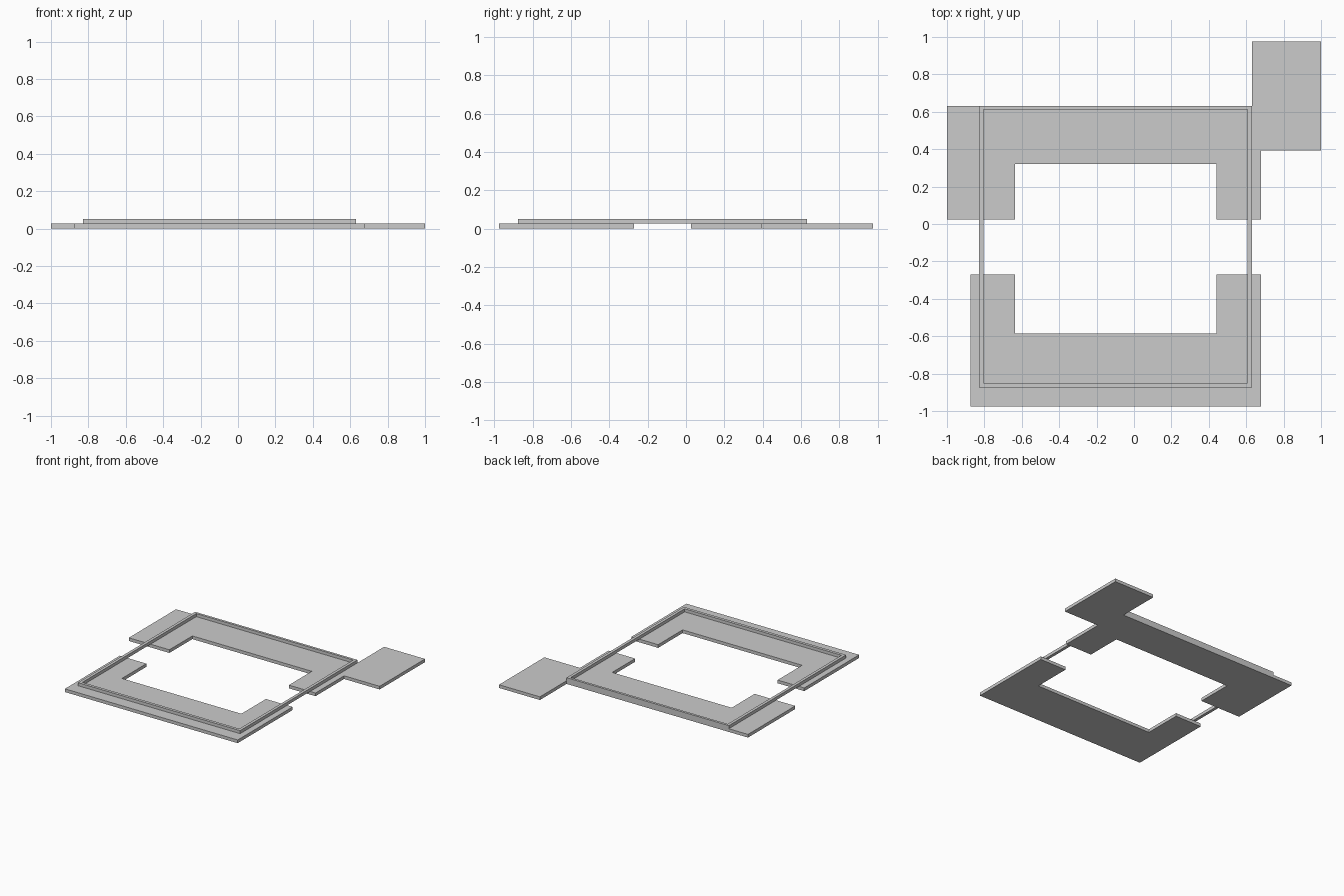
import bpy, bmesh

if "Cube" in bpy.data.objects:
    bpy.data.objects.remove(bpy.data.objects["Cube"])

PLATE_H = 0.026   # thickness of the floor plates
RAIL_TOP = 0.051  # top of the raised rail


def prism(name, outline, z0, z1):
    """Extrude a flat outline from z0 up to z1."""
    bm = bmesh.new()
    face = bm.faces.new([bm.verts.new((x, y, z0)) for x, y in outline])
    ext = bmesh.ops.extrude_face_region(bm, geom=[face])
    top = [v for v in ext["geom"] if isinstance(v, bmesh.types.BMVert)]
    bmesh.ops.translate(bm, verts=top, vec=(0, 0, z1 - z0))
    finish(name, bm)


def ring(name, outer, inner, z0, z1):
    """Rectangular ring between two (x0, y0, x1, y1) boxes."""
    bm = bmesh.new()

    def loop(box, z):
        x0, y0, x1, y1 = box
        return [bm.verts.new((x, y, z)) for x, y in ((x0, y0), (x1, y0), (x1, y1), (x0, y1))]

    loops = [loop(outer, z0), loop(outer, z1), loop(inner, z1), loop(inner, z0)]
    for a, b in zip(loops, loops[1:] + loops[:1]):
        for i in range(4):
            j = (i + 1) % 4
            bm.faces.new((a[i], a[j], b[j], b[i]))
    finish(name, bm)


def finish(name, bm):
    bmesh.ops.recalc_face_normals(bm, faces=bm.faces)
    mesh = bpy.data.meshes.new(name)
    bm.to_mesh(mesh)
    bm.free()
    bpy.context.collection.objects.link(bpy.data.objects.new(name, mesh))


# Back plate: U shape with a left extension and a corner landing
prism("back_plate", [
    (-1, 0.025), (-0.635, 0.025), (-0.635, 0.32), (0.44, 0.32), (0.44, 0.025),
    (0.68, 0.025), (0.68, 0.392), (1, 0.392), (1, 0.975), (0.632, 0.975),
    (0.632, 0.632), (-1, 0.632)], 0, PLATE_H)

# Front plate: plain U shape
prism("front_plate", [
    (-0.875, -0.975), (0.68, -0.975), (0.68, -0.27), (0.44, -0.27),
    (0.44, -0.585), (-0.635, -0.585), (-0.635, -0.27), (-0.875, -0.27)], 0, PLATE_H)

# Thin raised rail bridging both plates
ring("raised_rail", (-0.828, -0.875, 0.632, 0.632), (-0.804, -0.851, 0.608, 0.612),
     PLATE_H, RAIL_TOP)
